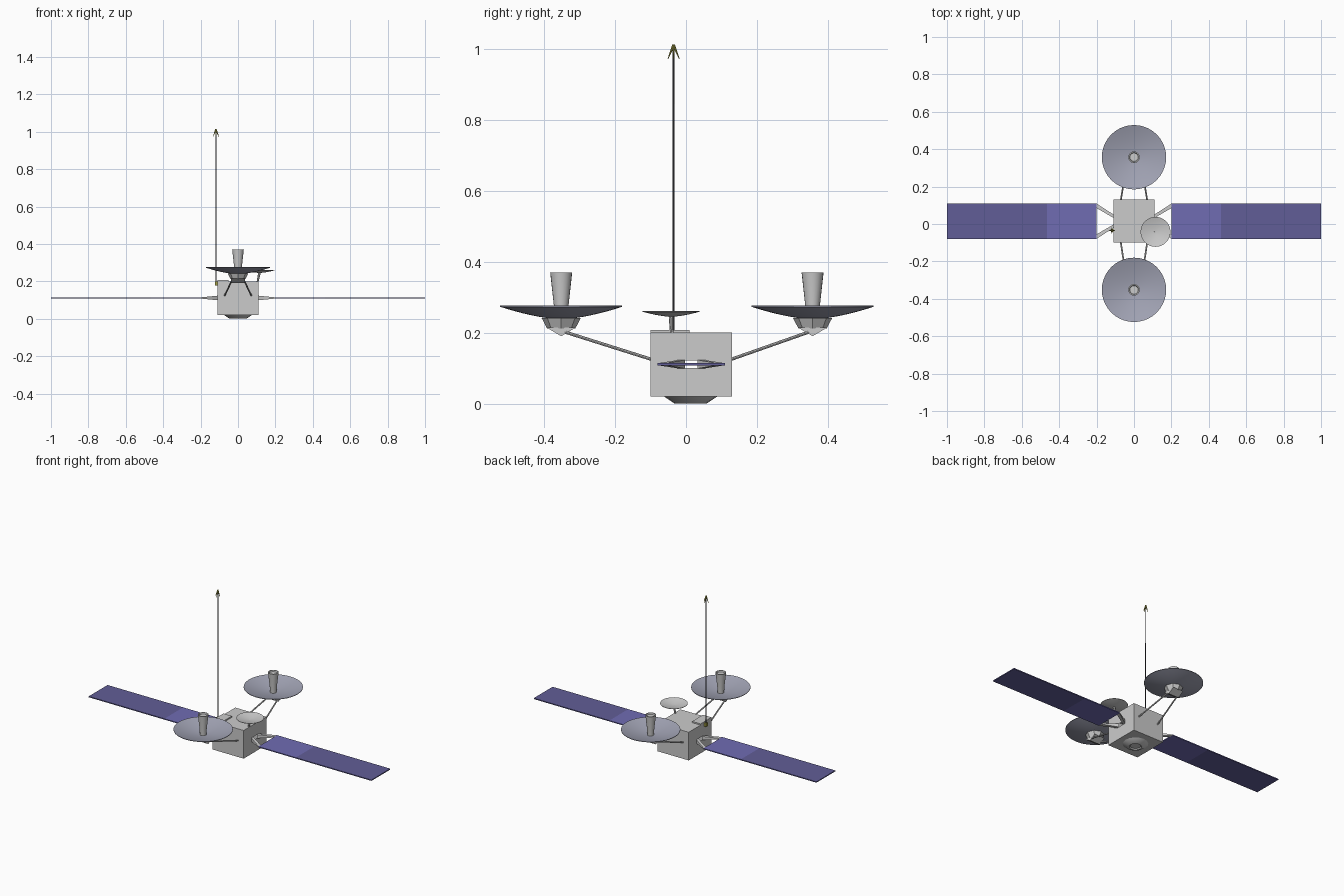
import bpy, bmesh, math
from mathutils import Vector

if "Cube" in bpy.data.objects:
    bpy.data.objects.remove(bpy.data.objects["Cube"])


def mat(name, col):
    m = bpy.data.materials.new(name)
    m.diffuse_color = (*col, 1)
    m.use_nodes = True
    m.node_tree.nodes["Principled BSDF"].inputs["Base Color"].default_value = m.diffuse_color
    return m


BLUE = mat("panel_blue", (0.16, 0.15, 0.45))
NAVY = mat("panel_navy", (0.12, 0.11, 0.31))
DISH = mat("dish_grey_blue", (0.36, 0.37, 0.46))
DARK = mat("dark_metal", (0.06, 0.06, 0.07))
OLIVE = mat("olive", (0.35, 0.33, 0.06))


def finish(name, bm, m=None, smooth=False):
    bmesh.ops.recalc_face_normals(bm, faces=bm.faces)
    me = bpy.data.meshes.new(name)
    bm.to_mesh(me)
    bm.free()
    ob = bpy.data.objects.new(name, me)
    bpy.context.collection.objects.link(ob)
    if m:
        me.materials.append(m)
    if smooth:
        bpy.ops.object.select_all(action='DESELECT')
        ob.select_set(True)
        bpy.context.view_layer.objects.active = ob
        bpy.ops.object.shade_smooth_by_angle(angle=math.radians(35))
    return ob


def hull(name, pts, m=None):
    bm = bmesh.new()
    for p in pts:
        bm.verts.new(p)
    bmesh.ops.convex_hull(bm, input=bm.verts)
    return finish(name, bm, m)


def box(name, x0, x1, y0, y1, z0, z1, m=None):
    return hull(name, [(x, y, z) for x in (x0, x1) for y in (y0, y1) for z in (z0, z1)], m)


def lathe(name, profile, x, y, n=32, m=None):
    """Revolve (radius, z) points around a vertical axis at x, y."""
    bm = bmesh.new()
    vs = [bm.verts.new((r + x, y, z)) for r, z in profile]
    es = [bm.edges.new(p) for p in zip(vs, vs[1:])]
    bmesh.ops.spin(bm, geom=vs + es, cent=(x, y, 0), axis=(0, 0, 1),
                   angle=2 * math.pi, steps=n, use_duplicate=False)
    bmesh.ops.remove_doubles(bm, verts=bm.verts, dist=1e-5)
    return finish(name, bm, m, True)


def rod(name, a, b, r0, r1=None, n=8, m=None):
    a, b = Vector(a), Vector(b)
    bm = bmesh.new()
    bmesh.ops.create_cone(bm, cap_ends=True, segments=n, radius1=r0,
                          radius2=r0 if r1 is None else r1, depth=(b - a).length)
    q = (b - a).to_track_quat('Z', 'Y')
    for v in bm.verts:
        v.co = q @ v.co + (a + b) / 2
    return finish(name, bm, m, True)


def dish_profile(r, z_low, z_high, t):
    under = [(r * i / 8, z_low + (z_high - z_low) * (i / 8) ** 1.6) for i in range(9)]
    return under + [(a, z + t) for a, z in reversed(under)]


# Body, with an opening in each side between the panel arms
bm = bmesh.new()
bmesh.ops.create_cube(bm, size=1)
for v in bm.verts:
    v.co = (v.co.x * 0.22, v.co.y * 0.23 + 0.015, v.co.z * 0.18 + 0.11)
for co, no in (((0, -0.02, 0), (0, 1, 0)), ((0, 0.05, 0), (0, 1, 0)),
               ((0, 0, 0.1), (0, 0, 1)), ((0, 0, 0.122), (0, 0, 1))):
    bmesh.ops.bisect_plane(bm, geom=bm.verts[:] + bm.edges[:] + bm.faces[:],
                           plane_co=co, plane_no=no)
holes = []
for f in bm.faces:
    c = f.calc_center_median()
    if abs(c.x) > 0.109 and abs(c.y - 0.015) < 0.03 and abs(c.z - 0.111) < 0.01:
        holes.append(f)
bmesh.ops.delete(bm, geom=holes, context='FACES')
finish("body", bm)

# Thruster under the body and plate on top of it
lathe("thruster", [(0.075, 0.02), (0.045, 0.0), (0.036, 0.0), (0.03, 0.006), (0, 0.006)],
      0, 0.013, 16)
box("top_plate", -0.11, -0.05, -0.10, 0.01, 0.2, 0.208)

# Solar panels and their arms
for s, side in ((-1, "left"), (1, "right")):
    box(side + "_inner_panel", s * 0.2, s * 0.465, -0.08, 0.11, 0.108, 0.114, BLUE)
    box(side + "_outer_panel", s * 0.465, s * 1.0, -0.08, 0.11, 0.108, 0.114, NAVY)
    for k in (-1, 1):
        inner = [(s * 0.11, 0.015 + k * y, 0.111 + z) for y in (0.018, 0.036)
                 for z in (-0.012, 0.012)]
        outer = [(s * 0.2, 0.015 + k * y, 0.111 + z) for y in (0.07, 0.094)
                 for z in (-0.003, 0.003)]
        hull(side + "_panel_arm", inner + outer)

# Large dishes with feed horn, mount and two struts each
for cy, wall, side in ((0.357, 0.13, "rear"), (-0.352, -0.10, "front")):
    s = 1 if cy > 0 else -1
    lathe(side + "_dish", dish_profile(0.172, 0.238, 0.273, 0.003), 0, cy, 40, DISH)
    lathe(side + "_feed_horn", [(0, 0.24), (0.019, 0.24), (0.021, 0.28), (0.031, 0.37),
                                (0.025, 0.37), (0.022, 0.362), (0, 0.362)], 0, cy, 20)
    lathe(side + "_dish_mount", [(0, 0.243), (0.055, 0.241), (0.04, 0.212), (0, 0.212)],
          0, cy, 8)
    hull(side + "_mount_wedge", [(x, cy + y, z) for x in (-0.037, 0.037)
                                 for y, z in ((-0.042, 0.215), (0.042, 0.215), (0, 0.19))])
    for k in (-1, 1):
        rod(side + "_strut", (k * 0.034, cy - s * 0.01, 0.202),
            (k * 0.071, wall - s * 0.005, 0.124), 0.0045)

# Small dish on its post
lathe("small_dish", dish_profile(0.08, 0.245, 0.259, 0.002), 0.115, -0.042, 32)
rod("small_dish_post", (0.104, -0.04, 0.195), (0.115, -0.042, 0.247), 0.005, 0.007)

# Tall mast with splayed tip
MX, MY = -0.118, -0.035
rod("mast", (MX, MY, 0.18), (MX, MY, 1.0), 0.0032, 0.0025, 8, DARK)
box("mast_bracket", MX - 0.006, -0.108, MY - 0.008, MY + 0.008, 0.178, 0.2, OLIVE)
for i in range(4):
    a = i * math.pi / 2
    rod("mast_tip_fin", (MX, MY, 1.012),
        (MX + 0.016 * math.cos(a), MY + 0.016 * math.sin(a), 0.972), 0.004, 0.001, 6, OLIVE)
